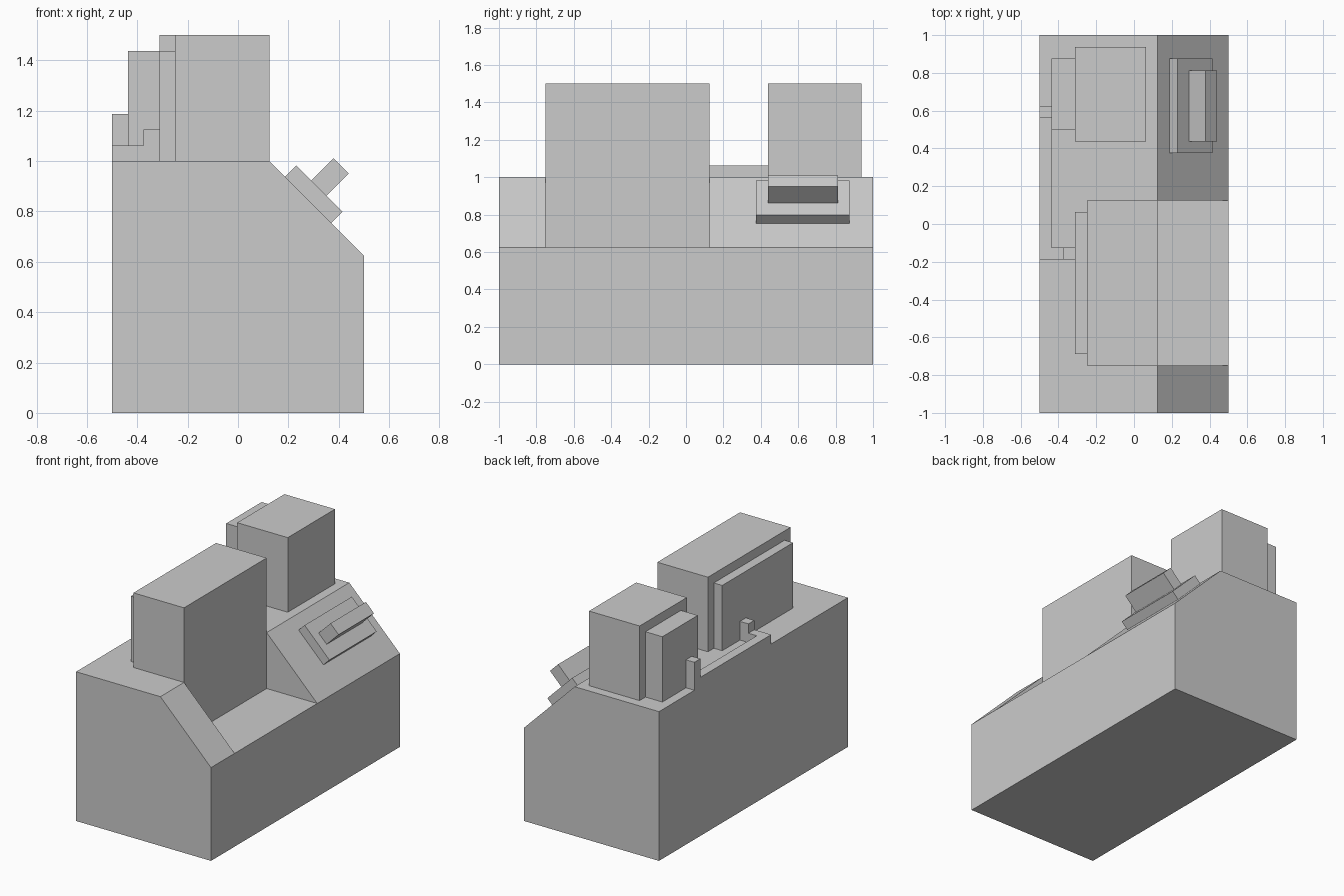
import bpy, bmesh

if "Cube" in bpy.data.objects:
    bpy.data.objects.remove(bpy.data.objects["Cube"])


def prism(name, profile, y0, y1):
    """Extrude an (x, z) profile from y0 to y1."""
    bm = bmesh.new()
    face = bm.faces.new([bm.verts.new((x, y0, z)) for x, z in profile])
    new = bmesh.ops.extrude_face_region(bm, geom=[face])["geom"]
    verts = [g for g in new if isinstance(g, bmesh.types.BMVert)]
    bmesh.ops.translate(bm, verts=verts, vec=(0, y1 - y0, 0))
    bmesh.ops.recalc_face_normals(bm, faces=bm.faces)
    mesh = bpy.data.meshes.new(name)
    bm.to_mesh(mesh)
    bm.free()
    obj = bpy.data.objects.new(name, mesh)
    bpy.context.collection.objects.link(obj)
    return obj


def box(name, x0, x1, y0, y1, z0, z1):
    return prism(name, [(x0, z0), (x1, z0), (x1, z1), (x0, z1)], y0, y1)


def slanted_box(name, x, z, length, height, y0, y1):
    """Box on the 45 degree slope; (x, z) is its upper base corner,
    length (down the slope) and height (outward) are given along x."""
    prism(name, [(x, z), (x + length, z - length),
                 (x + length + height, z - length + height),
                 (x + height, z + height)], y0, y1)


# Desk body with sloped front edge and a recess cut into the slope
body = prism("desk_body", [(-.5, 0), (.5, 0), (.5, .625), (.125, 1), (-.5, 1)], -1, 1)
cutter = box("recess_cutter", .125, .7, -.75, .125, .625, 1.2)
cutter.hide_render = True
cutter.hide_viewport = True
cut = body.modifiers.new("recess", 'BOOLEAN')
cut.operation = 'DIFFERENCE'
cut.solver = 'EXACT'
cut.object = cutter

# Large and small cabinets with their back panels
box("large_cabinet", -.25, .125, -.75, .125, 1, 1.5)
box("large_back_panel", -.3125, -.25, -.6875, .0625, 1, 1.4375)
box("small_cabinet", -.3125, .0625, .4375, .9375, 1, 1.5)
box("small_back_panel", -.4375, -.3125, .5, .875, 1, 1.4375)

# Cable linking the two back panels
box("cable_run", -.5, -.4375, -.1875, .5625, 1, 1.0625)
box("cable_post", -.5, -.4375, .5625, .625, 1, 1.1875)
box("cable_branch", -.4375, -.375, -.1875, -.125, 1, 1.0625)
box("cable_riser", -.375, -.3125, -.1875, -.125, 1, 1.125)

# Device lying on the slope, with its raised handset
slanted_box("slope_base", .187, .938, .184, .0442, .375, .875)
slanted_box("slope_handset", .291, .922, .06, .0884, .4375, .8125)
